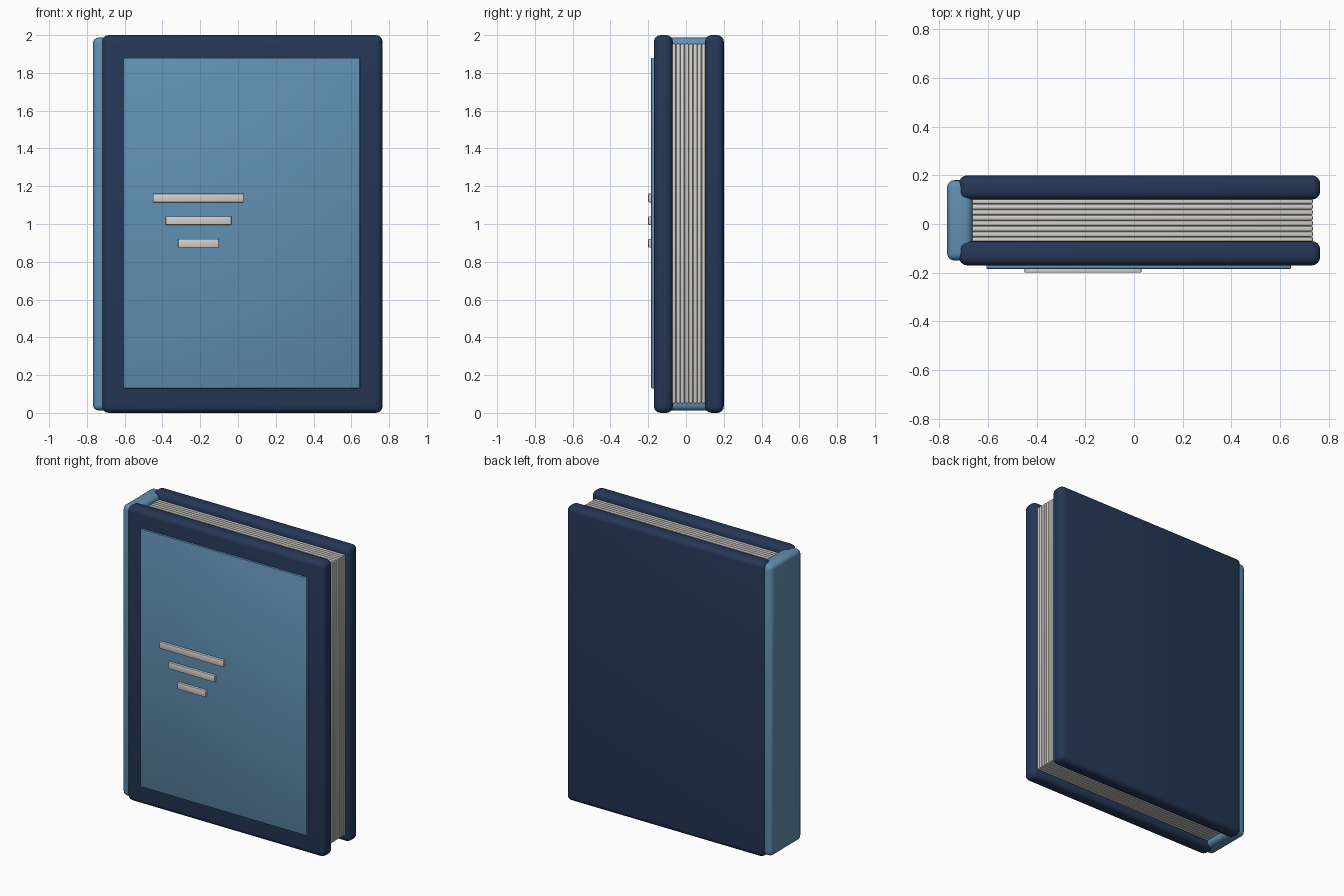
import bpy
import math

if "Cube" in bpy.data.objects:
    bpy.data.objects.remove(bpy.data.objects["Cube"])


def material(name, rgb):
    m = bpy.data.materials.new(name)
    m.diffuse_color = (*rgb, 1.0)
    m.use_nodes = True
    m.node_tree.nodes["Principled BSDF"].inputs["Base Color"].default_value = m.diffuse_color
    return m


navy = material("navy cover", (0.018, 0.038, 0.093))
blue = material("light blue", (0.118, 0.279, 0.445))
paper = material("paper", (0.65, 0.64, 0.61))


def box(name, x, y, z, mat, bevel, segments=4):
    """Rounded box spanning the given x, y and z ranges."""
    spans = (x, y, z)
    bpy.ops.mesh.primitive_cube_add(size=1, location=[(a + b) / 2 for a, b in spans])
    ob = bpy.context.object
    ob.name = name
    ob.scale = [b - a for a, b in spans]
    bpy.ops.object.transform_apply(location=False, rotation=False, scale=True)
    mod = ob.modifiers.new("rounded edges", 'BEVEL')
    mod.width = bevel
    mod.segments = segments
    mod.limit_method = 'ANGLE'
    bpy.ops.object.modifier_apply(modifier=mod.name)
    ob.data.materials.append(mat)
    bpy.ops.object.shade_smooth_by_angle(angle=math.radians(35))
    return ob


# Covers and spine
box("front_cover", (-0.72, 0.765), (-0.17, -0.07), (0, 2), navy, 0.035)
box("back_cover", (-0.72, 0.765), (0.10, 0.20), (0, 2), navy, 0.035)
box("spine", (-0.768, -0.663), (-0.15, 0.18), (0.013, 1.987), blue, 0.03)

# Stack of thick pages
PAGES, FIRST, PITCH = 8, -0.075, 0.0225
for i in range(PAGES):
    y = FIRST + i * PITCH
    box(f"page_{i + 1}", (-0.68, 0.735), (y, y + PITCH), (0.05, 1.955), paper, 0.007, 2)

# Raised front panel and title bars
box("front_panel", (-0.607, 0.645), (-0.184, -0.16), (0.13, 1.88), blue, 0.004, 2)
for i, (x0, x1) in enumerate([(-0.45, 0.03), (-0.383, -0.035), (-0.317, -0.103)]):
    z = 1.138 - 0.12 * i
    box(f"title_bar_{i + 1}", (x0, x1), (-0.2, -0.18), (z - 0.023, z + 0.023), paper, 0.004, 2)
